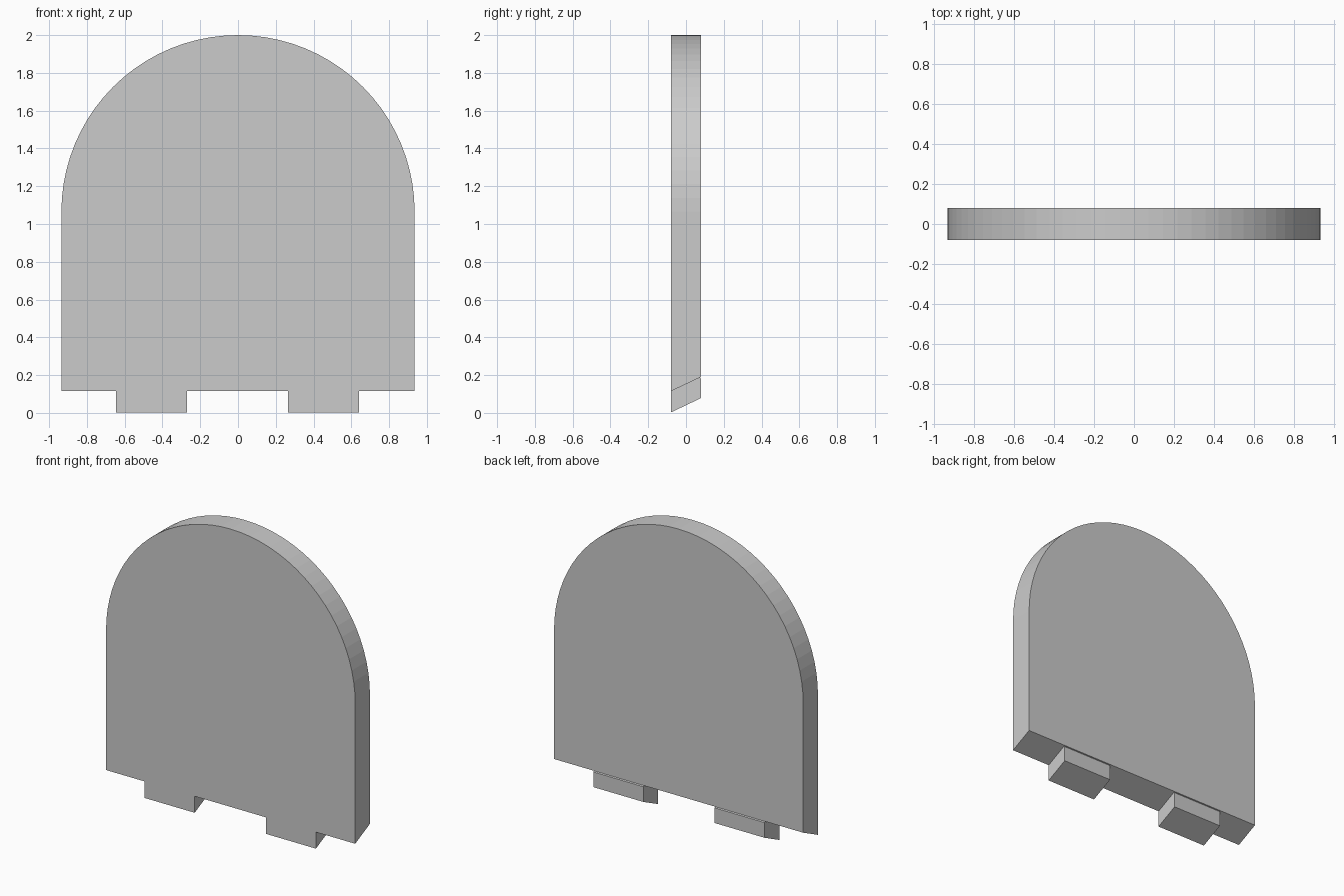
import bpy, bmesh, math

if "Cube" in bpy.data.objects:
    bpy.data.objects.remove(bpy.data.objects["Cube"])

D = 0.079          # half thickness
R = 0.935          # half width and arch radius
SLOPE = 0.075      # rise of the slanted underside from front to back


def sloped(y):
    return SLOPE * (y + D) / (2 * D)


def make_object(name, bm):
    bmesh.ops.recalc_face_normals(bm, faces=bm.faces)
    mesh = bpy.data.meshes.new(name)
    bm.to_mesh(mesh)
    bm.free()
    obj = bpy.data.objects.new(name, mesh)
    bpy.context.collection.objects.link(obj)


def loft(name, front, back):
    # Solid between two matching outlines
    bm = bmesh.new()
    a = [bm.verts.new(p) for p in front]
    b = [bm.verts.new(p) for p in back]
    bm.faces.new(a)
    bm.faces.new(b[::-1])
    n = len(a)
    for i in range(n):
        j = (i + 1) % n
        bm.faces.new((a[i], b[i], b[j], a[j]))
    make_object(name, bm)


# Arched panel with a slanted bottom edge
def panel_outline(y, segments=40):
    z = 0.115 + sloped(y)
    arch = [(R * math.cos(math.pi * i / segments), y,
             2 - R + R * math.sin(math.pi * i / segments))
            for i in range(segments + 1)]
    return [(-R, y, z), (R, y, z)] + arch


loft("arched_panel", panel_outline(-D), panel_outline(D))

# Two slanted tabs under the panel, back top edge slightly chamfered
tab_profile = [(-D, 0.003), (D, 0.003 + SLOPE), (D, 0.181),
               (D - 0.006, 0.115 + sloped(D - 0.006)), (-D, 0.115)]
for name, x0, x1 in (("left_tab", -0.645, -0.27), ("right_tab", 0.265, 0.64)):
    loft(name, [(x0, y, z) for y, z in tab_profile],
         [(x1, y, z) for y, z in tab_profile])
